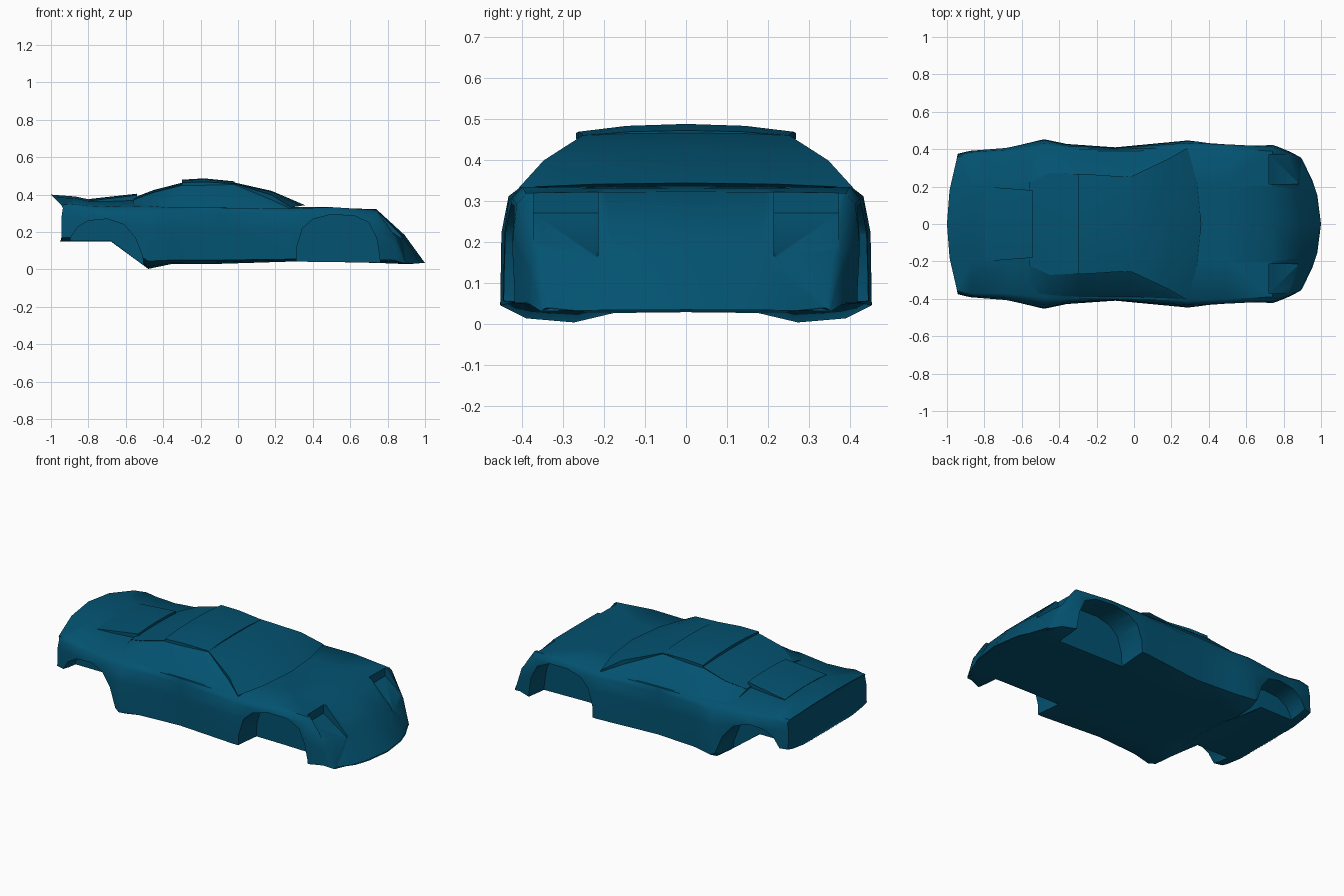
import bpy, bmesh, math

if "Cube" in bpy.data.objects:
    bpy.data.objects.remove(bpy.data.objects["Cube"])

paint = bpy.data.materials.new("blue_paint")
paint.diffuse_color = (0.001, 0.085, 0.165, 1)
paint.use_nodes = True
paint.node_tree.nodes["Principled BSDF"].inputs["Base Color"].default_value = paint.diffuse_color


def make(name, verts, faces):
    me = bpy.data.meshes.new(name)
    bm = bmesh.new()
    vs = [bm.verts.new(v) for v in verts]
    for f in faces:
        bm.faces.new([vs[i] for i in f])
    bmesh.ops.triangulate(bm, faces=[f for f in bm.faces if len(f.verts) == 4])
    bmesh.ops.recalc_face_normals(bm, faces=bm.faces)
    bm.to_mesh(me)
    bm.free()
    me.materials.append(paint)
    ob = bpy.data.objects.new(name, me)
    bpy.context.collection.objects.link(ob)
    return ob


def loft(name, halves):
    """Skin half cross-sections (x, y, z), mirrored in y, with end caps."""
    rings = [h + [(x, -y, z) for x, y, z in h[-2:0:-1]] for h in halves]
    n, m = len(rings[0]), len(halves[0])
    faces = [(i * n + j, i * n + (j + 1) % n, (i + 1) * n + (j + 1) % n, (i + 1) * n + j)
             for i in range(len(rings) - 1) for j in range(n)]
    for o in (0, (len(rings) - 1) * n):     # caps: strips from side to side
        faces += [(o, o + 1, o + n - 1), (o + m - 1, o + m, o + m - 2)]
        faces += [(o + j, o + j + 1, o + n - j - 1, o + n - j) for j in range(1, m - 2)]
    return make(name, [p for r in rings for p in r], faces)


def prism(name, outline, y0, y1):
    n = len(outline)
    verts = [(x, y, z) for y in (y0, y1) for x, z in outline]
    faces = [(i, (i + 1) % n, n + (i + 1) % n, n + i) for i in range(n)]
    return make(name, verts, faces + [tuple(range(n)), tuple(range(n, 2 * n))])


def cut(target, cutter):
    mod = target.modifiers.new("cut", 'BOOLEAN')
    mod.operation, mod.solver, mod.object = 'DIFFERENCE', 'EXACT', cutter
    mod.use_self = True
    bpy.context.view_layer.objects.active = target
    bpy.ops.object.modifier_apply(modifier=mod.name)
    bpy.data.objects.remove(cutter)


def smooth(ob, angle=32):
    bpy.ops.object.select_all(action='DESELECT')
    ob.select_set(True)
    bpy.context.view_layer.objects.active = ob
    bpy.ops.object.shade_smooth_by_angle(angle=math.radians(angle))


# Lower body: x, plan curve, floor y/z, side y, sill z, shoulder y/z, centre z
stations = [
    (-0.955, -0.25, .33, .15, .375, .17, .36, .345, .40),
    (-0.87, 0, .34, .15, .393, .17, .37, .35, .39),
    (-0.80, 0, .34, .15, .40, .17, .37, .34, .375),
    (-0.68, 0, .34, .15, .41, .17, .37, .335, .375),
    (-0.48, 0, .39, .003, .453, .045, .395, .34, .38),
    (-0.36, 0, .37, .028, .428, .05, .40, .33, .36),
    (-0.10, 0, .36, .03, .41, .05, .40, .33, .34),
    (0.28, 0, .39, .042, .446, .055, .41, .325, .335),
    (0.50, 0, .38, .04, .437, .055, .40, .333, .33),
    (0.74, 0, .37, .035, .425, .05, .39, .318, .322),
    (0.89, 0.35, .36, .03, .385, .05, .36, .178, .185),
    (1.0, 0.85, .34, .028, .355, .031, .35, .031, .034),
]


def body_half(x, k, yb, zb, ym, zl, ys, zs, zc):
    pts = [(0, max(zb, .028)), (yb * .45, max(zb, .026)), (yb * .70, zb), (yb, zb + .010),
           (ym, zl), (ym - .003, zl + .6 * (zs - zl)),
           (ys + .65 * (ym - ys), zl + .9 * (zs - zl)), (ys, zs),
           (ys * .5, zs + .75 * (zc - zs)), (0, zc)]
    tail = x < -0.95        # the tail lip leans backwards, its lower face is flatter
    out = []
    for y, z in pts:
        bend = k * y * y * (.3 if tail and z < .3 else 1)
        out.append((x - bend - (max(0, z - .29) * .41 if tail else 0), y, z))
    return out


body = loft("car_body", [body_half(*s) for s in stations])

# Wheel arches and headlight recesses
rear_arch = [(-.90, -.1), (-.895, .17), (-.86, .225), (-.80, .26), (-.70, .27), (-.61, .24),
             (-.55, .17), (-.51, .07), (-.495, -.1)]
front_arch = [(.31, -.1), (.315, .12), (.345, .22), (.40, .268), (.49, .292), (.62, .288),
              (.70, .25), (.74, .17), (.755, .08), (.775, -.1)]
headlight = [(.722, .5), (.722, .27), (.875, .165), (1.1, .1651), (1.1, .5)]
for side in (-1, 1):
    cut(body, prism("arch_cutter", rear_arch, side * .27, side * .6))
    cut(body, prism("arch_cutter", front_arch, side * .27, side * .6))
    cut(body, prism("lamp_cutter", headlight, side * .215, side * .372))
smooth(body, 48)

# Cabin: x, plan curve, base y, window top y/z, step up to glass/roof, centre z
cabin_stations = [
    (-0.56, 0, .40, .22, .372, .002, .383),
    (-0.45, 0, .405, .27, .412, .003, .425),
    (-0.29, 0, .40, .264, .452, .006, .466),
    (-0.02, 0, .40, .25, .454, .005, .465),
    (0.18, 0, .405, .345, .372, .026, .42),
    (0.36, .45, .41, .405, .322, .010, .343),
]


def cabin_half(x, k, yb, yt, zt, step, zc):
    zb = .318
    bulge = .05 * (zt - zb)
    zg = zt + step
    pts = [(0, .25), (yb, zb), ((yb + yt) / 2 + bulge, (zb + zt) / 2 + bulge), (yt, zt),
           (yt + .002, zg), (yt * .55, zg + .75 * (zc - zg)), (0, zc)]
    return [(x - k * y * y, y, z) for y, z in pts]


smooth(loft("cabin", [cabin_half(*s) for s in cabin_stations]), 28)


# Raised roof panel and engine cover
def slab(name, rows):
    """rows: x, half width, edge z, centre z, depth"""
    smooth(loft(name, [[(x, 0, zc - d), (x, w, ze - d), (x, w, ze),
                        (x, w * .55, ze + .75 * (zc - ze)), (x, 0, zc)]
                       for x, w, ze, zc, d in rows]))


slab("roof_panel", [(-.30, .268, .465, .48, .015), (-.18, .262, .468, .487, .02),
                    (-.02, .25, .459, .471, .015)])
slab("engine_cover", [(-.80, .20, .366, .376, .03), (-.54, .18, .397, .405, .04)])
